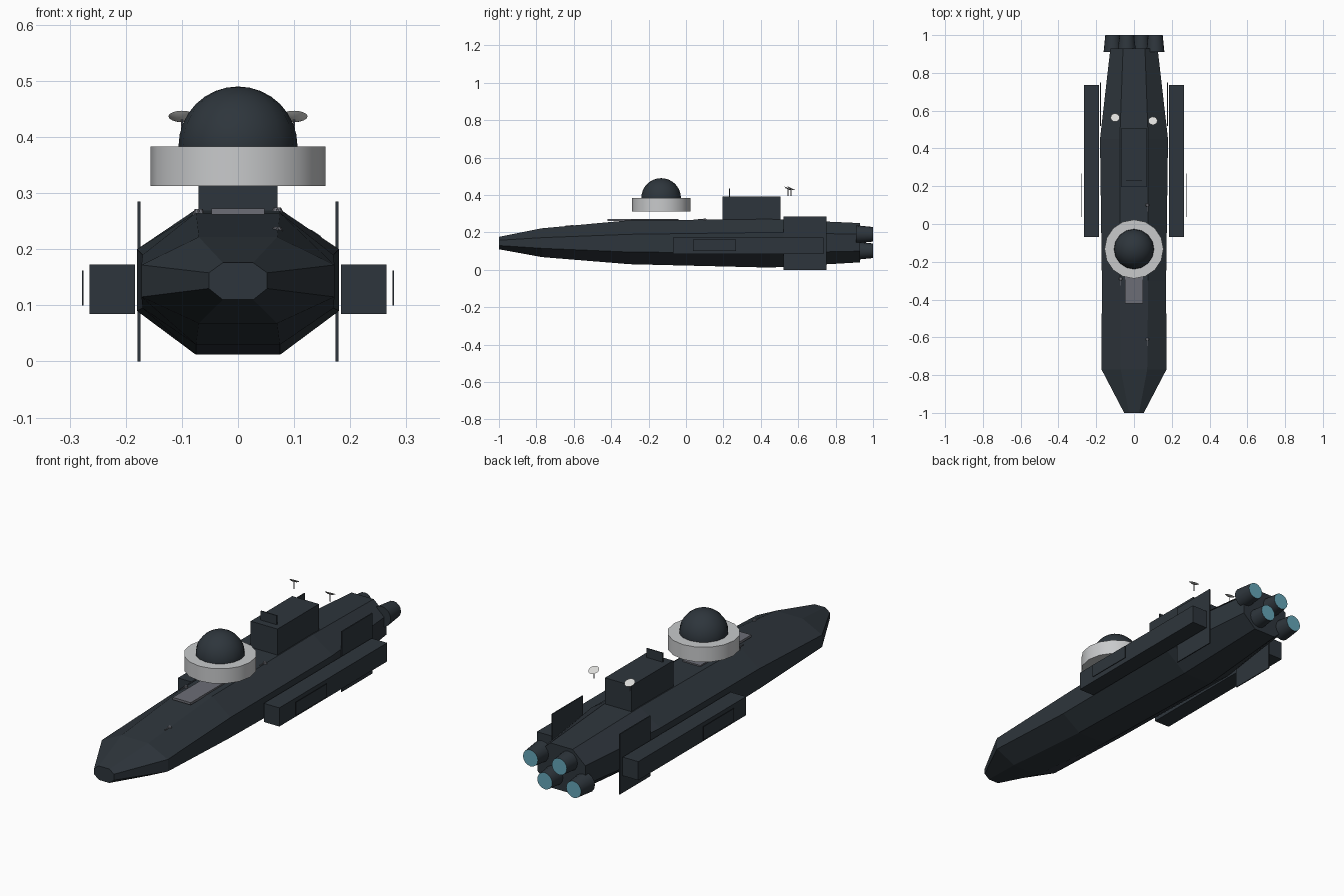
import bpy, bmesh, math
from mathutils import Matrix, Vector

if "Cube" in bpy.data.objects:
    bpy.data.objects.remove(bpy.data.objects["Cube"])


def material(name, r, g, b):
    m = bpy.data.materials.new(name)
    m.use_nodes = True
    m.diffuse_color = (r, g, b, 1)
    bsdf = next(n for n in m.node_tree.nodes if n.type == 'BSDF_PRINCIPLED')
    bsdf.inputs["Base Color"].default_value = (r, g, b, 1)
    return m


hull_mat = material("dark slate", 0.027, 0.036, 0.045)
ring_mat = material("light grey", 0.58, 0.59, 0.60)
deck_mat = material("mid grey", 0.15, 0.155, 0.18)
dish_mat = material("off white", 0.72, 0.72, 0.70)
glow_mat = material("engine teal", 0.13, 0.38, 0.48)


def finish(name, bm, mats, smooth=False):
    bmesh.ops.recalc_face_normals(bm, faces=bm.faces)
    mesh = bpy.data.meshes.new(name)
    bm.to_mesh(mesh)
    bm.free()
    for m in mats:
        mesh.materials.append(m)
    ob = bpy.data.objects.new(name, mesh)
    bpy.context.collection.objects.link(ob)
    if smooth:
        bpy.ops.object.select_all(action='DESELECT')
        ob.select_set(True)
        bpy.context.view_layer.objects.active = ob
        bpy.ops.object.shade_smooth_by_angle(angle=math.radians(35))
    return ob


def box(name, x, y, z, mat):
    """Box given by its (low, high) range on each axis."""
    bm = bmesh.new()
    bmesh.ops.create_cube(bm, size=1)
    for v in bm.verts:
        v.co = [r[0] if c < 0 else r[1] for r, c in zip((x, y, z), v.co)]
    return finish(name, bm, [mat])


def cone(name, centre, r1, r2, depth, mats, sides=16, rot=None, smooth=True):
    bm = bmesh.new()
    m = Matrix.Translation(centre) @ (rot or Matrix())
    bmesh.ops.create_cone(bm, cap_ends=True, segments=sides, radius1=r1,
                          radius2=r2, depth=depth, matrix=m)
    if len(mats) > 1:  # the rear cap takes the second colour
        for f in bm.faces:
            f.normal_update()
            if f.calc_center_median().y > centre[1] + depth * 0.49:
                f.material_index = 1
    return finish(name, bm, mats, smooth)


# Hull: eight-sided sections along y
# (y, half width, deck half width, bottom, side low, side high, top)
stations = [
    (-1.00, .052, .027, .110, .130, .158, .176),
    (-0.77, .172, .070, .068, .115, .172, .222),
    (-0.30, .170, .075, .030, .095, .190, .265),
    (0.45, .180, .075, .012, .090, .200, .271),
    (0.93, .125, .058, .040, .100, .190, .250),
]
bm = bmesh.new()
rings = []
for y, w, t, zb, zl, zh, zt in stations:
    half = [(t, zb), (w, zl), (w, zh), (t, zt)]
    outline = half + [(-x, z) for x, z in reversed(half)]
    rings.append([bm.verts.new((x, y, z)) for x, z in outline])
for a, b in zip(rings, rings[1:]):
    for i in range(8):
        j = (i + 1) % 8
        bm.faces.new((a[i], a[j], b[j], b[i]))
bm.faces.new(rings[0])
bm.faces.new(rings[-1])
finish("hull", bm, [hull_mat])

# Deck strip, command tower and its upright screen
box("deck_strip", (-.047, .047), (-.42, -.04), (.262, .273), deck_mat)
box("tower", (-.07, .07), (.195, .505), (.24, .392), hull_mat)
box("tower_screen", (-.042, .042), (.229, .234), (.39, .435), hull_mat)

# Hovering ring and dome
ring_y = -.133
cone("ring", (0, ring_y, .348), .156, .156, .07, [ring_mat])
bm = bmesh.new()
bmesh.ops.create_uvsphere(bm, u_segments=16, v_segments=16, radius=.106)
bmesh.ops.bisect_plane(bm, geom=bm.verts[:] + bm.edges[:] + bm.faces[:],
                       plane_co=(0, 0, -.003), plane_no=(0, 0, 1), clear_inner=True)
bmesh.ops.translate(bm, verts=bm.verts, vec=(0, ring_y, .384))
finish("dome", bm, [hull_mat], True)

# Side pods, outer panels and tail fins
for side, s in (("left", 1), ("right", -1)):
    def span(a, b):
        return tuple(sorted((a * s, b * s)))
    box(side + "_pod", span(.184, .265), (-.07, .735), (.085, .173), hull_mat)
    box(side + "_pod_panel", span(.275, .278), (.037, .267), (.1, .162), hull_mat)
    box(side + "_fin", span(.174, .179), (.52, .75), (0, .285), hull_mat)

# Engines: staggered pairs with glowing rear caps
to_rear = Matrix.Rotation(-math.pi / 2, 4, 'X')
for i, (x, z) in enumerate([(.113, .19), (-.038, .19), (.038, .102), (-.113, .102)]):
    cone("engine_%d" % (i + 1), (x, .955, z), .048, .039, .09,
         [hull_mat, glow_mat], rot=to_rear)

# Dish antennas on posts, tilted back
tilt = Matrix.Rotation(math.radians(-25), 4, 'X')
for side, x, y in (("left", .1, .545), ("right", -.1, .562)):
    cone(side + "_dish", (x, y, .434), .012, .024, .006, [dish_mat], rot=tilt)
    cone(side + "_dish_post", (x, y, .414), .002, .002, .036, [deck_mat], sides=6)

# Small deck fittings
for i, (x, y, z) in enumerate([(.07, -.61, .234), (.07, .1, .268), (-.07, -.29, .266)]):
    cone("deck_fitting_%d" % (i + 1), (x, y, z), .012, .007, .012, [deck_mat], sides=8)
    box("deck_fitting_barrel_%d" % (i + 1), (x - .002, x + .002), (y - .035, y),
        (z, z + .004), deck_mat)
